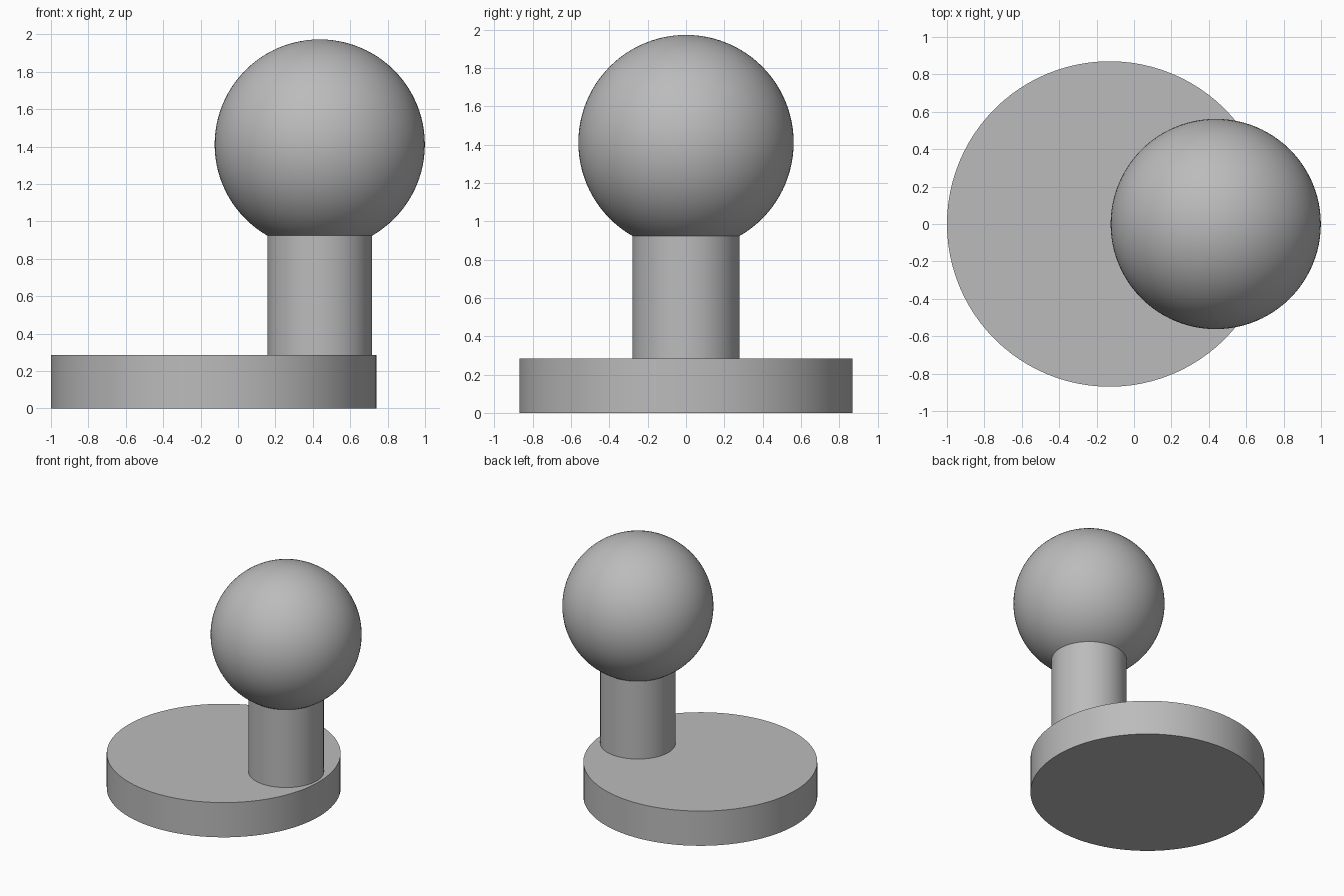
import bpy
import math

cube = bpy.data.objects.get("Cube")
if cube:
    bpy.data.objects.remove(cube, do_unlink=True)

GREY = (0.50, 0.50, 0.50, 1.0)
grey = bpy.data.materials.new("plain_grey")
grey.use_nodes = True
grey.diffuse_color = GREY
grey.node_tree.nodes["Principled BSDF"].inputs["Base Color"].default_value = GREY

BASE_X, BASE_RADIUS, BASE_TOP = -0.13, 0.87, 0.285
BALL_X, BALL_RADIUS, BALL_Z = 0.437, 0.562, 1.411
POST_RADIUS = 0.28


def finish(name):
    """Name the new part, colour it and smooth its curved faces."""
    part = bpy.context.object
    part.name = name
    part.data.name = name
    part.data.materials.append(grey)
    bpy.ops.object.shade_smooth_by_angle(angle=math.radians(30))


def disc(name, x, radius, bottom, top):
    bpy.ops.mesh.primitive_cylinder_add(
        vertices=96, radius=radius, depth=top - bottom,
        location=(x, 0, (bottom + top) / 2))
    finish(name)


# Round foot plate
disc("base_plate", BASE_X, BASE_RADIUS, 0, BASE_TOP)

# Off-centre post, ending just inside the ball
seam = BALL_Z - math.sqrt(BALL_RADIUS ** 2 - POST_RADIUS ** 2)
disc("post", BALL_X, POST_RADIUS, BASE_TOP, seam + 0.01)

# Ball on top
bpy.ops.mesh.primitive_uv_sphere_add(
    segments=96, ring_count=48, radius=BALL_RADIUS, location=(BALL_X, 0, BALL_Z))
finish("ball")
